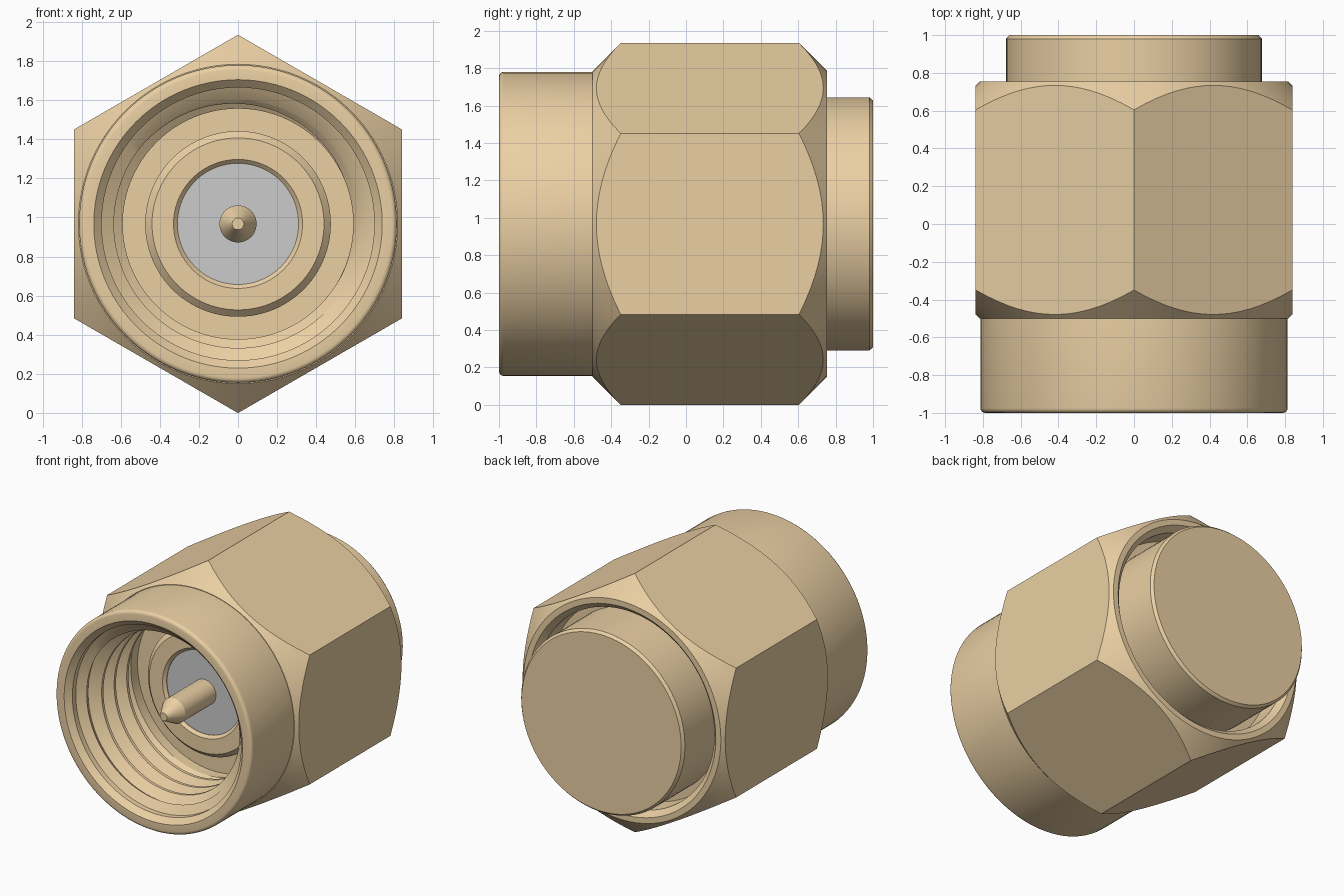
import bpy, bmesh, math

if "Cube" in bpy.data.objects:
    bpy.data.objects.remove(bpy.data.objects["Cube"])

ZC = 0.967            # height of the connector axis
APOTHEM = 0.838       # hexagon half width across flats
CHAMFER_R = 0.817     # radius where the hexagon chamfer cones begin
TAU = 2 * math.pi

gold = bpy.data.materials.new("gold_plating")
gold.diffuse_color = (0.83, 0.63, 0.37, 1)
gold.use_nodes = True
gold.node_tree.nodes["Principled BSDF"].inputs["Base Color"].default_value = gold.diffuse_color


def lathe(name, profile, segs=96, material=gold, closed=False):
    """Turn a profile(angle) -> [(radius, y), ...] around the connector axis."""
    bm = bmesh.new()
    cols = []
    for i in range(segs + 1):
        a = TAU * i / segs
        pts = profile(a) if callable(profile) else profile
        cols.append([bm.verts.new((r * math.sin(a), y, ZC + r * math.cos(a)))
                     for r, y in pts])
    n = len(cols[0])
    for c, d in zip(cols, cols[1:]):
        for j in range(n if closed else n - 1):
            k = (j + 1) % n
            bm.faces.new((c[j], c[k], d[k], d[j]))
    bmesh.ops.remove_doubles(bm, verts=bm.verts[:], dist=1e-5)
    bmesh.ops.dissolve_degenerate(bm, dist=1e-5, edges=bm.edges[:])
    bmesh.ops.recalc_face_normals(bm, faces=bm.faces[:])
    mesh = bpy.data.meshes.new(name)
    bm.to_mesh(mesh)
    bm.free()
    ob = bpy.data.objects.new(name, mesh)
    bpy.context.collection.objects.link(ob)
    if material:
        mesh.materials.append(material)
    bpy.ops.object.select_all(action='DESELECT')
    ob.select_set(True)
    bpy.context.view_layer.objects.active = ob
    bpy.ops.object.shade_smooth_by_angle(angle=math.radians(28))
    return ob


# internal helical thread
T0, T1, PITCH = -0.88, -0.36, 0.148
CREST, ROOT, ENDS = 0.59, 0.665, 0.635


def thread_radius(y, a):
    p = ((y - T0) / PITCH - a / TAU + 1e-7) % 1
    if p < 0.15:
        r = CREST
    elif p < 0.5:
        r = CREST + (ROOT - CREST) * (p - 0.15) / 0.35
    elif p < 0.65:
        r = ROOT
    else:
        r = ROOT - (ROOT - CREST) * (p - 0.65) / 0.35
    fade = max(0, min(1, (y - T0) / 0.05, (T1 - y) / 0.04))
    return ENDS + (r - ENDS) * fade


def thread(a):
    pts = [(ENDS, T0)]
    for k in range(-1, math.ceil((T1 - T0) / PITCH) + 1):
        for p in (0, 0.15, 0.5, 0.65):
            y = min(T1, max(T0, T0 + PITCH * (k + p + a / TAU)))
            pts.append((thread_radius(y, a), y))
    return pts + [(ENDS, T1)]


# coupling nut: sleeve, hexagon, rear recess and threaded bore
def nut_profile(a):
    hex_r = APOTHEM / math.cos((a + 1e-9) % (TAU / 6) - TAU / 12)
    rise = hex_r - CHAMFER_R
    rim = [(0.788 + 0.025 * math.sin(t * TAU / 16), -0.975 - 0.025 * math.cos(t * TAU / 16))
           for t in range(5)]
    outside = [(0.738, -1.0)] + rim + [
        (0.813, -0.5), (CHAMFER_R, -0.5), (hex_r, -0.5 + rise),
        (hex_r, 0.755 - rise), (CHAMFER_R, 0.755), (0.775, 0.755),
        (0.735, 0.715), (0.735, 0.55), (0.4, 0.55), (0.4, -0.28), (ENDS, -0.28)]
    front = [(0.698, -0.92), (0.698, -0.96)]
    return outside + thread(a)[::-1] + front


lathe("coupling_nut", nut_profile, closed=True)

# rear body end
lathe("rear_cap", [(0, 0.5), (0.677, 0.5), (0.677, 0.98), (0.66, 1.0), (0, 1.0)])

# inner contact ring around the insulator
lathe("contact_ring", [(0.31, -0.25), (0.31, -0.40), (0.33, -0.42), (0.44, -0.42),
                       (0.475, -0.385), (0.475, -0.25)], closed=True)

# grey insulator disc
lathe("insulator", [(0, -0.26), (0.312, -0.26), (0.312, -0.395), (0, -0.395)], material=None)

# centre pin with tapered tip
lathe("centre_pin", [(0, -0.88), (0.03, -0.88), (0.095, -0.76), (0.095, -0.3), (0, -0.3)],
      segs=48)
